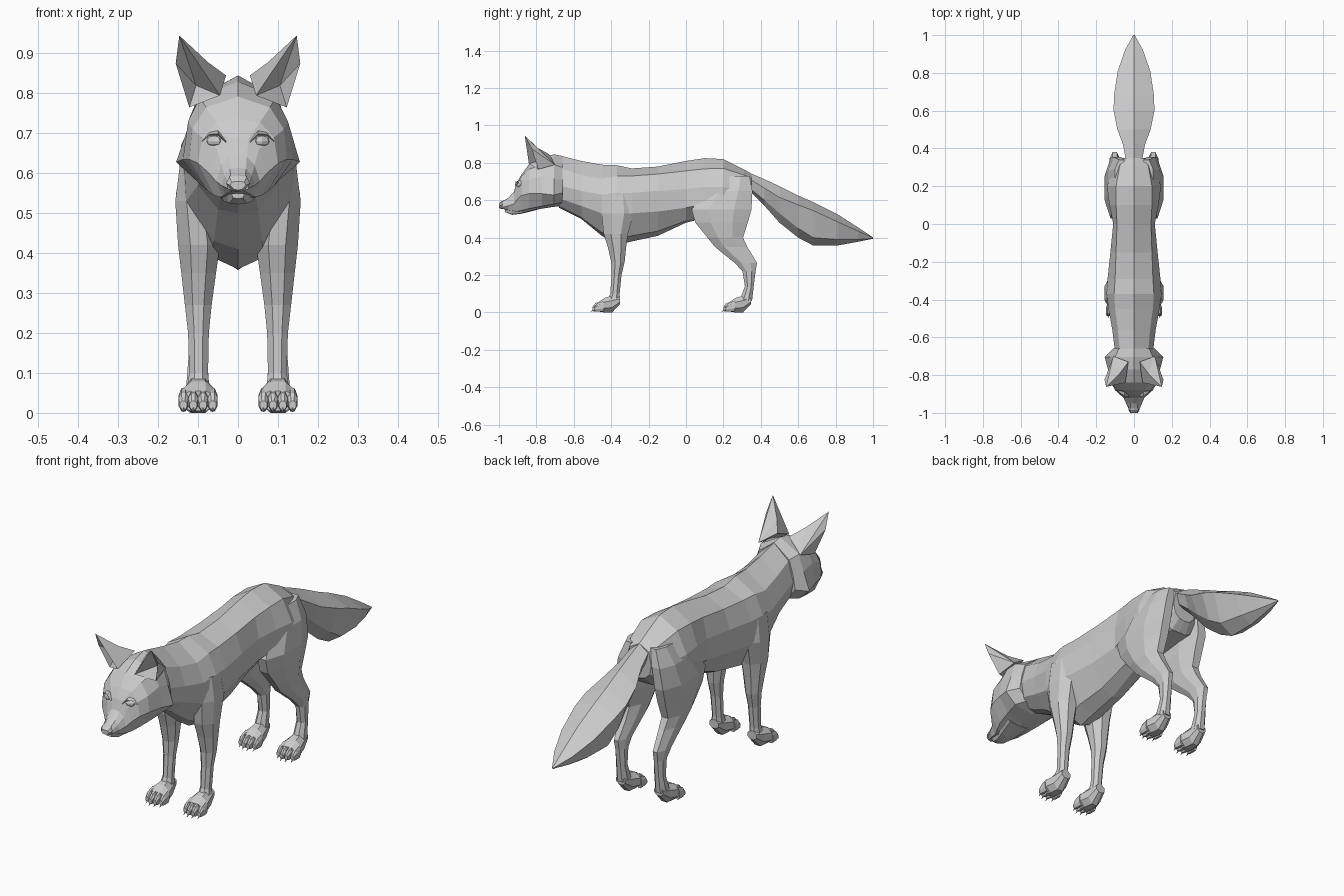
import bpy, bmesh, math
from mathutils import Vector


def make(name, verts, faces, mirror=False):
    bm = bmesh.new()
    vs = [bm.verts.new(v) for v in verts]
    for f in faces:
        bm.faces.new([vs[i] for i in f])
    bmesh.ops.recalc_face_normals(bm, faces=bm.faces)
    me = bpy.data.meshes.new(name)
    bm.to_mesh(me)
    bm.free()
    ob = bpy.data.objects.new(name, me)
    bpy.context.collection.objects.link(ob)
    if mirror:
        ob.modifiers.new("Mirror", 'MIRROR').use_mirror_merge = False
    return ob


def loft(name, rings, mirror=False):
    n = len(rings[0])
    verts = [p for r in rings for p in r]
    faces = [(k * n + i, k * n + (i + 1) % n, (k + 1) * n + (i + 1) % n, (k + 1) * n + i)
             for k in range(len(rings) - 1) for i in range(n)]
    faces += [tuple(range(n)), tuple(range(len(verts) - n, len(verts)))]
    return make(name, verts, faces, mirror)


def section(y, top, bottom, *xz):
    """Symmetric slice at y: top and bottom heights, side points from top to bottom."""
    side = list(zip(xz[::2], xz[1::2]))
    return ([(0, y, top)] + [(x, y, z) for x, z in side] + [(0, y, bottom)]
            + [(-x, y, z) for x, z in reversed(side)])


def octagon(a0, a1, b0, b1):
    k = 1 / math.cos(math.pi / 8)
    pts = []
    for i in range(8):
        t = (i + .5) * math.pi / 4
        pts.append(((a0 + a1) / 2 + (a1 - a0) / 2 * min(1, max(-1, k * math.cos(t))),
                    (b0 + b1) / 2 + (b1 - b0) / 2 * min(1, max(-1, k * math.sin(t)))))
    return pts


# Torso and neck
loft("body", [section(*s) for s in [
    (-.68, .84, .56, .075, .775, .10, .68, .085, .61, .04, .57),
    (-.56, .81, .50, .085, .735, .115, .65, .10, .57, .05, .51),
    (-.45, .79, .41, .10, .715, .135, .63, .13, .53, .06, .43),
    (-.37, .787, .36, .105, .73, .145, .64, .15, .53, .065, .39),
    (-.29, .77, .38, .10, .73, .14, .64, .14, .53, .07, .41),
    (-.15, .78, .41, .095, .74, .125, .65, .12, .54, .06, .435),
    (0, .81, .48, .09, .757, .11, .66, .11, .56, .055, .49),
    (.10, .825, .505, .095, .768, .13, .67, .13, .58, .06, .52),
    (.20, .82, .52, .095, .77, .143, .67, .143, .57, .06, .53),
    (.31, .765, .54, .075, .735, .105, .65, .10, .57, .04, .54),
    (.35, .742, .58, .05, .715, .062, .65, .055, .61, .03, .585)]])

# Bushy tail
loft("tail", [section(*s) for s in [
    (.32, .755, .67, .04, .725, .03, .68),
    (.42, .712, .57, .058, .665, .035, .60),
    (.50, .675, .48, .088, .615, .05, .53),
    (.60, .625, .40, .108, .575, .065, .45),
    (.68, .59, .358, .106, .545, .065, .40),
    (.81, .525, .358, .086, .485, .05, .39),
    (.92, .455, .378, .048, .435, .025, .39),
    (1.0, .402, .394, .004, .40, .002, .396)]])

# Skull, cheeks and upper muzzle
loft("head", [section(*s) for s in [
    (-.985, .592, .555, .018, .590, .027, .575, .026, .562, .015, .556),
    (-.95, .613, .545, .02, .611, .034, .595, .042, .57, .03, .548),
    (-.92, .645, .54, .022, .641, .042, .62, .055, .58, .038, .543),
    (-.905, .692, .537, .027, .688, .052, .66, .072, .60, .045, .54),
    (-.88, .737, .535, .055, .728, .09, .69, .10, .625, .06, .545),
    (-.84, .792, .54, .08, .765, .115, .71, .122, .635, .075, .555),
    (-.77, .83, .555, .095, .79, .125, .73, .138, .635, .09, .568),
    (-.705, .845, .565, .10, .79, .125, .715, .155, .628, .10, .58),
    (-.66, .836, .57, .08, .775, .10, .71, .112, .64, .07, .59)]])

# Lower jaw
loft("lower_jaw", [section(*s) for s in [
    (-.968, .55, .537, .016, .549, .012, .538),
    (-.93, .55, .522, .03, .548, .022, .525),
    (-.88, .56, .528, .05, .55, .035, .53),
    (-.80, .57, .548, .07, .565, .05, .552)]])

# Nose pad
loft("nose", [section(*s) for s in [
    (-1.0, .58, .558, .016, .578, .02, .57, .01, .56),
    (-.985, .595, .553, .022, .591, .03, .575, .015, .556),
    (-.965, .602, .556, .018, .598, .026, .58, .015, .558)]])

# Cupped pointed ears
tip, outer, outer_base = (.147, -.862, .945), (.156, -.825, .875), (.122, -.79, .765)
front, inner, inner_mid = (.045, -.84, .795), (.03, -.73, .845), (.075, -.79, .878)
back, cup = (.11, -.70, .79), (.105, -.755, .82)
make("ear", [tip, outer, outer_base, front, inner, inner_mid, back, cup],
     [(0, 3, 7), (0, 7, 1), (1, 7, 2), (7, 3, 2), (0, 5, 3), (5, 4, 3),
      (0, 6, 5), (5, 6, 4), (0, 1, 6), (1, 2, 6), (2, 3, 4, 6)], True)

# Eyes with brow lids
bm = bmesh.new()
bmesh.ops.create_uvsphere(bm, u_segments=8, v_segments=6, radius=1)
eye = [Vector((.06 + v.co.x * .021, -.889 + v.co.y * .016 + v.co.x * .006, .68 + v.co.z * .014))
       for v in bm.verts]
eye_faces = [[v.index for v in f.verts] for f in bm.faces]
bm.free()
make("eye", eye, eye_faces, True)
loft("eyelid", [[(x, y - .012, z), (x, y + .02, z + .012), (x, y + .02, z - .008)]
                for x, y, z in [(.03, -.902, .678), (.05, -.899, .699),
                                (.072, -.885, .697), (.09, -.872, .68)]], True)

# Legs: each station is z, back and front y, inner and outer x
def leg(name, stations):
    loft(name, [[(x, y, z) for x, y in octagon(x0, x1, y0, y1)]
                for z, y0, y1, x0, x1 in stations], True)


leg("front_leg", [
    (.64, -.45, -.29, .06, .143), (.53, -.452, -.28, .06, .157), (.42, -.44, -.31, .045, .15),
    (.35, -.418, -.32, .055, .142), (.27, -.40, -.328, .066, .133), (.20, -.398, -.345, .073, .125),
    (.10, -.405, -.355, .075, .122), (.05, -.43, -.352, .07, .13)])
leg("hind_leg", [
    (.73, .18, .34, .03, .10), (.65, .10, .355, .04, .138), (.55, .03, .35, .05, .155),
    (.48, .05, .33, .05, .152), (.40, .115, .305, .06, .145), (.35, .155, .328, .065, .135),
    (.265, .26, .38, .075, .13), (.22, .302, .372, .077, .125), (.14, .315, .362, .077, .124),
    (.06, .285, .353, .072, .13)])

# Paws with four toes and claws each
for part, dy in (("front", 0), ("hind", .70)):
    loft(part + "_paw", [[(x, y + dy, z) for x, z in octagon(.1 - w, .1 + w, z0, z1)]
                         for y, z0, z1, w in [(-.352, .045, .085, .024), (-.395, .0, .09, .034),
                                              (-.435, 0, .078, .045), (-.468, .005, .055, .048)]],
         True)
    for i in range(4):
        cx = .0635 + i * .0243
        reach = -.012 if i in (1, 2) else 0
        loft(f"{part}_toe_{i + 1}",
             [[(x, y + dy, z) for x, z in octagon(cx - w, cx + w, z0, z1)]
              for y, z0, z1, w in [(-.44, .004, .062, .012), (-.473 + reach, .004, .05, .0125),
                                   (-.488 + reach, .008, .03, .009)]], True)
        loft(f"{part}_claw_{i + 1}",
             [[(cx - w, y + dy, z), (cx + w, y + dy, z), (cx, y + dy, z + 2 * w)]
              for y, z, w in [(-.48 + reach, .012, .005), (-.498 + reach, .002, .001)]], True)
